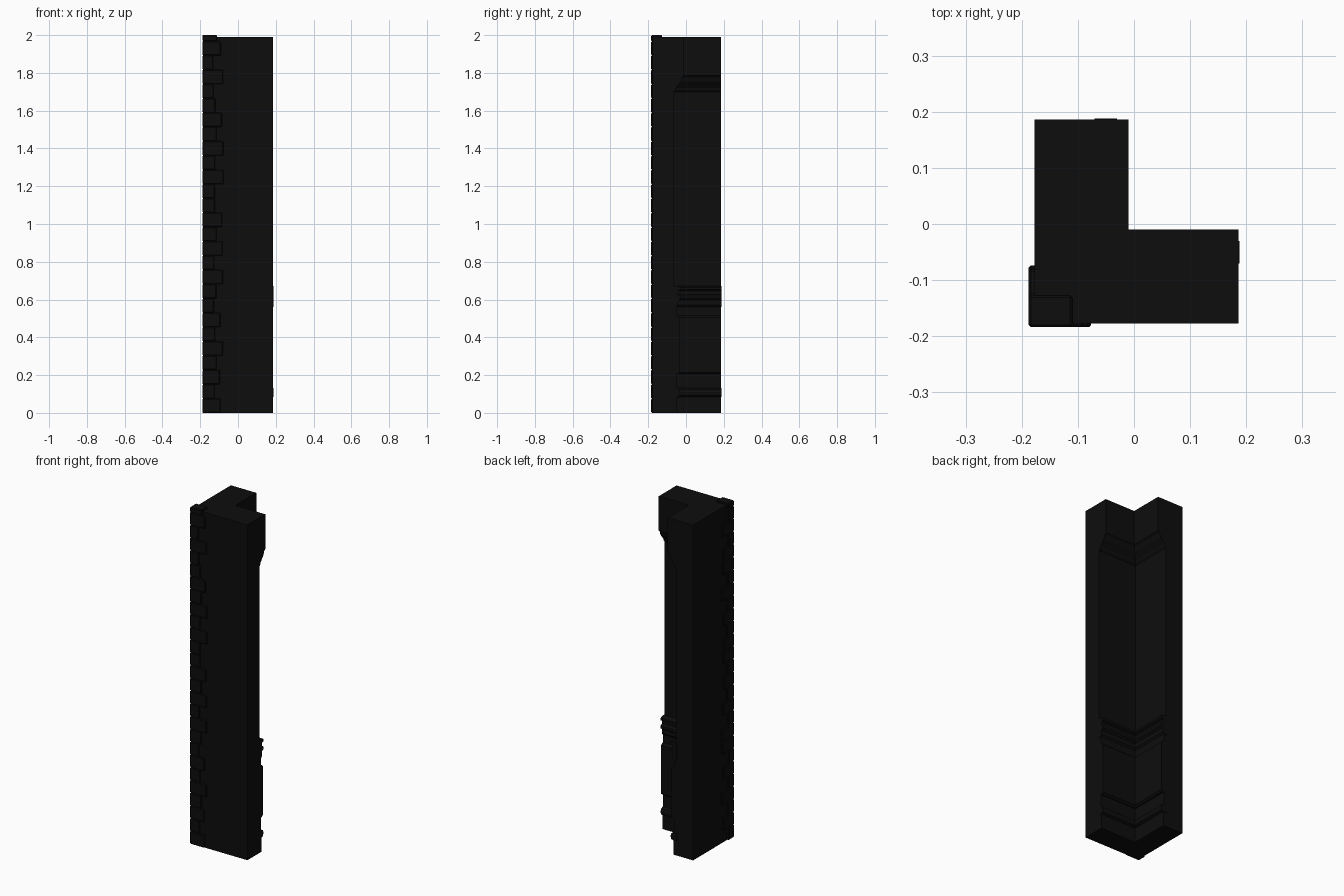
import bpy, bmesh, random

random.seed(4)
if "Cube" in bpy.data.objects:
    bpy.data.objects.remove(bpy.data.objects["Cube"])

black = bpy.data.materials.new("black_stone")
black.use_nodes = True
colour = (0.004, 0.004, 0.004, 1)
black.diffuse_color = colour
black.node_tree.nodes["Principled BSDF"].inputs["Base Color"].default_value = colour

OUTER, INNER, END = -0.177, -0.065, 0.186
PITCH, COURSES, TOP = 0.0757, 27, 2.0


def finish(bm, name):
    bmesh.ops.recalc_face_normals(bm, faces=bm.faces)
    mesh = bpy.data.meshes.new(name)
    bm.to_mesh(mesh)
    bm.free()
    mesh.materials.append(black)
    obj = bpy.data.objects.new(name, mesh)
    bpy.context.collection.objects.link(obj)
    return obj


def corner_sweep(name, face, back=INNER - 0.005, end=END):
    """Sweep an (offset, height) profile round the mitred inner corner."""
    profile = [(back, face[0][1])] + face + [(back, face[-1][1])]
    bm = bmesh.new()
    rings = [[bm.verts.new((end, c, z)) for c, z in profile],
             [bm.verts.new((c, c, z)) for c, z in profile],
             [bm.verts.new((c, end, z)) for c, z in profile]]
    n = len(profile)
    for a, b in zip(rings, rings[1:]):
        for i in range(n):
            j = (i + 1) % n
            bm.faces.new((a[i], a[j], b[j], b[i]))
    bm.faces.new(rings[0])
    bm.faces.new(rings[-1])
    return finish(bm, name)


def block(name, low, high, bevel):
    bm = bmesh.new()
    bmesh.ops.create_cube(bm, size=1)
    for v in bm.verts:
        v.co = [(l + h) / 2 + c * (h - l) for l, h, c in zip(low, high, v.co)]
    bmesh.ops.bevel(bm, geom=list(bm.edges), offset=bevel, segments=1, affect='EDGES')
    return finish(bm, name)


# L-shaped wall and its inner mouldings
corner_sweep("corner_wall", [(INNER, 0), (INNER, 1.99)], back=OUTER)
corner_sweep("skirting", [(-0.047, 0), (-0.047, 0.09)])
corner_sweep("skirting_bead", [(-0.045, 0.085), (-0.033, 0.092), (-0.03, 0.11),
                               (-0.036, 0.125), (-0.05, 0.132)], end=END + 0.002)
corner_sweep("dado_backing", [(-0.05, 0.12), (-0.05, 0.57)])
corner_sweep("dado_panel", [(-0.045, 0.205), (-0.033, 0.215),
                            (-0.033, 0.505), (-0.045, 0.515)])
corner_sweep("dado_rail", [(-0.05, 0.56), (-0.042, 0.57), (-0.042, 0.595), (-0.03, 0.605),
                           (-0.03, 0.62), (-0.044, 0.628), (-0.044, 0.645), (-0.03, 0.652),
                           (-0.03, 0.665), (-0.045, 0.672)], end=END + 0.002)
corner_sweep("crown", [(INNER, 1.7), (-0.056, 1.71), (-0.054, 1.72), (-0.042, 1.735),
                       (-0.026, 1.755), (-0.02, 1.775), (-0.01, 1.785), (-0.01, 1.99)])

# Alternating quoin stones on the outer corner
for i in range(COURSES):
    long_front = i == 0 or i % 7 in (2, 4, 6)
    reach = [-0.086, -0.125] if long_front else [-0.122, -0.083]
    x, y = [r + random.uniform(-0.011, 0.011) for r in reach]
    if i == COURSES - 1:
        x, y = -0.11, -0.127
    block(f"quoin_{i + 1}", (-0.188, -0.184, i * PITCH),
          (x, y, min((i + 1) * PITCH, TOP)), 0.004)
